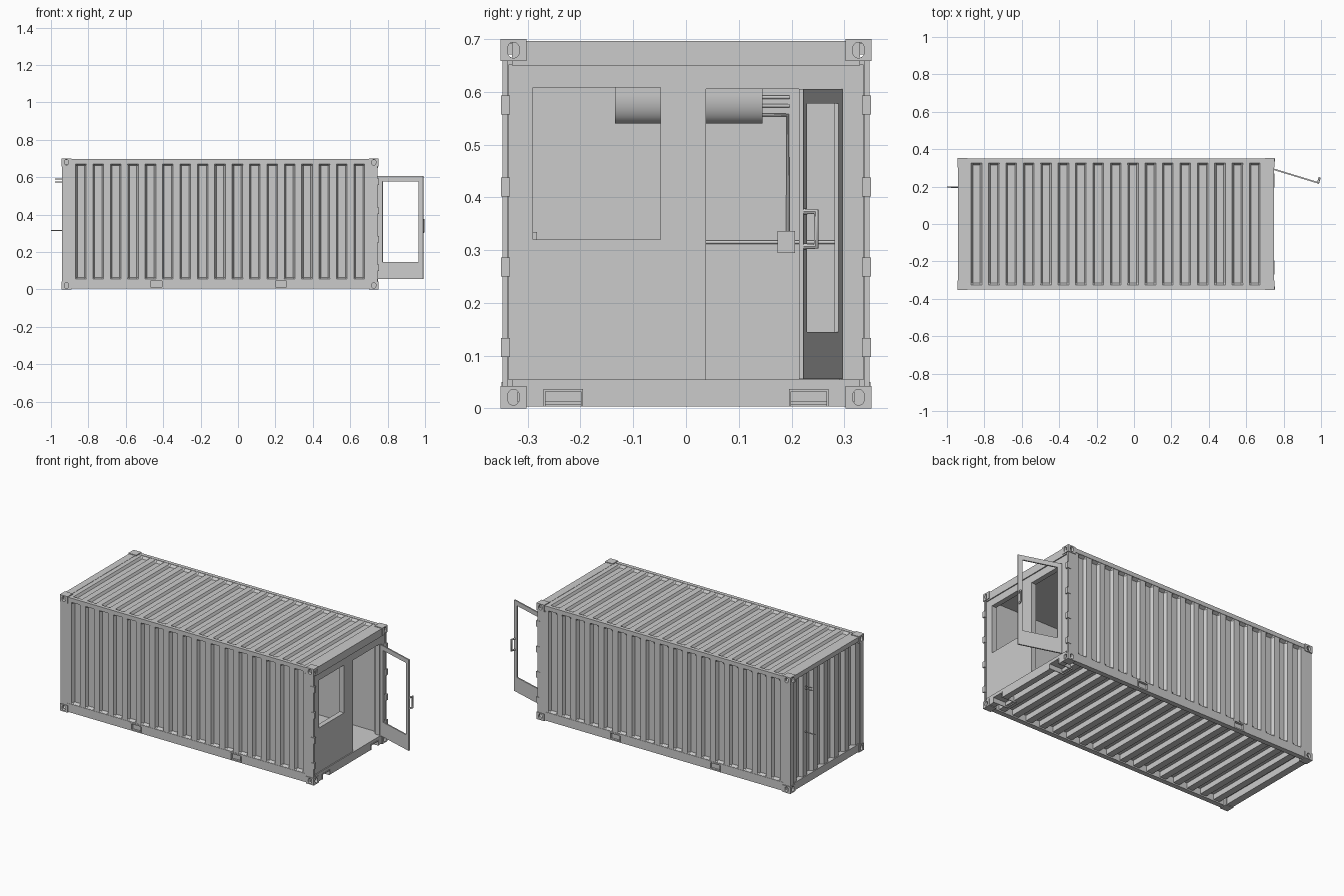
import bpy, bmesh, math
from mathutils import Vector

if "Cube" in bpy.data.objects:
    bpy.data.objects.remove(bpy.data.objects["Cube"])

X0, X1 = -0.943, 0.752          # ends of the container body
YO, H = 0.352, 0.70             # half width and height


def from_bm(name, bm):
    me = bpy.data.meshes.new(name)
    bmesh.ops.recalc_face_normals(bm, faces=bm.faces)
    bm.to_mesh(me)
    bm.free()
    ob = bpy.data.objects.new(name, me)
    bpy.context.collection.objects.link(ob)
    return ob


def boxes(name, *ranges):
    """One object from boxes given as (x0, x1, y0, y1, z0, z1)."""
    bm = bmesh.new()
    for x0, x1, y0, y1, z0, z1 in ranges:
        vs = bmesh.ops.create_cube(bm, size=1)["verts"]
        for v in vs:
            v.co = Vector(((x0 + x1) / 2 + v.co.x * (x1 - x0),
                           (y0 + y1) / 2 + v.co.y * (y1 - y0),
                           (z0 + z1) / 2 + v.co.z * (z1 - z0)))
    return from_bm(name, bm)


def prism(name, pts, vec):
    """Extrude a closed outline along a vector."""
    bm = bmesh.new()
    f = bm.faces.new([bm.verts.new(p) for p in pts])
    ex = bmesh.ops.extrude_face_region(bm, geom=[f])["geom"]
    moved = [g for g in ex if isinstance(g, bmesh.types.BMVert)]
    bmesh.ops.translate(bm, vec=vec, verts=moved)
    return from_bm(name, bm)


def apply_mods(ob):
    dg = bpy.context.evaluated_depsgraph_get()
    me = bpy.data.meshes.new_from_object(ob.evaluated_get(dg))
    ob.modifiers.clear()
    ob.data = me


def cut(ob, *cutters):
    for c in cutters:
        m = ob.modifiers.new("cut", "BOOLEAN")
        m.operation, m.solver, m.object = "DIFFERENCE", "EXACT", c
    apply_mods(ob)
    for c in cutters:
        bpy.data.objects.remove(c)


def corrugated(name, s0, s1, centres, rows, depth, place, flat=0.04, slope=0.009):
    """Sheet with pressed grooves; place maps (along, across, depth) to xyz."""
    h = flat / 2
    cols = [(s0, 0)]
    for c in centres:
        cols += [(c - h - slope, 0), (c - h, 1), (c + h, 1), (c + h + slope, 0)]
    cols.append((s1, 0))
    bm = bmesh.new()
    grid = [[bm.verts.new(place(s, t, depth * min(a, b))) for s, a in cols] for t, b in rows]
    for r0, r1 in zip(grid, grid[1:]):
        for i in range(len(cols) - 1):
            bm.faces.new((r0[i], r0[i + 1], r1[i + 1], r1[i]))
    ob = from_bm(name, bm)
    m = ob.modifiers.new("thickness", "SOLIDIFY")
    m.thickness, m.offset = 0.003, 0
    apply_mods(ob)
    return ob


def pipe(name, pts, r):
    cu = bpy.data.curves.new(name, "CURVE")
    cu.dimensions, cu.bevel_depth, cu.bevel_resolution, cu.use_fill_caps = "3D", r, 3, True
    sp = cu.splines.new("POLY")
    sp.points.add(len(pts) - 1)
    for p, co in zip(sp.points, pts):
        p.co = (*co, 1)
    tmp = bpy.data.objects.new("tmp", cu)
    bpy.context.collection.objects.link(tmp)
    dg = bpy.context.evaluated_depsgraph_get()
    me = bpy.data.meshes.new_from_object(tmp.evaluated_get(dg))
    bpy.data.objects.remove(tmp)
    ob = bpy.data.objects.new(name, me)
    bpy.context.collection.objects.link(ob)
    smooth(ob)
    return ob


def smooth(ob):
    bpy.ops.object.select_all(action="DESELECT")
    ob.select_set(True)
    bpy.context.view_layer.objects.active = ob
    bpy.ops.object.shade_smooth_by_angle(angle=math.radians(40))


# corner castings with slotted holes
def slot(axis):
    pts = []
    for i in range(16):
        a = 2 * math.pi * (i + 0.5) / 16
        u, w = 0.011 * math.cos(a), 0.011 * math.sin(a)
        w += math.copysign(0.004, w)
        pts.append((-0.1, u, w) if axis == 0 else (u, -0.1, w))
    return prism("slot_cutter", pts, (0.2, 0, 0) if axis == 0 else (0, 0.2, 0))


casting = boxes("corner_casting", (-0.026, 0.026, -0.025, 0.025, -0.021, 0.021))
cut(casting, slot(0), slot(1))
for x in (X0 + 0.026, X1 - 0.026):
    for y in (-YO + 0.025, YO - 0.025):
        for z in (0.021, H - 0.021):
            c = casting.copy()
            bpy.context.collection.objects.link(c)
            c.location = (x, y, z)
bpy.data.objects.remove(casting)

# corrugated side walls and roof
grooves = [-0.84 + 0.093 * i for i in range(17)]
wall_rows = [(0.045, 0), (0.056, 0), (0.064, 1), (0.662, 1), (0.671, 0), (0.68, 0)]
roof_rows = [(-0.34, 0), (-0.327, 0), (-0.316, 1), (0.316, 1), (0.327, 0), (0.34, 0)]
roof_grooves = [g - 0.002 for g in grooves]
corrugated("roof", X0 + 0.01, X1 - 0.01, roof_grooves, roof_rows, 0.014,
           lambda s, t, d: (s, t, 0.693 - d))

for side, s in (("front", -1), ("back", 1)):
    corrugated(side + "_wall", X0 + 0.05, X1 - 0.05, grooves, wall_rows, 0.018,
               lambda a, t, d: (a, s * (0.345 - d), t))

    def span(a, b):
        return tuple(sorted((s * a, s * b)))
    # rails, with shallow forklift pockets in the lower one
    boxes(side + "_top_rail", (X0 + 0.04, X1 - 0.04, *span(0.327, 0.349), 0.671, 0.696))
    rail = boxes(side + "_bottom_rail", (X0 + 0.04, X1 - 0.04, *span(0.318, 0.348), 0.004, 0.055))
    cut(rail, *[boxes("cutter", (x - 0.03, x + 0.03, *span(0.336, 0.4), 0.012, 0.045))
                for x in (-0.437, 0.23)])
    for x in (-0.437, 0.23):
        boxes(side + "_forklift_rim",
              (x - 0.038, x + 0.038, *span(0.34, 0.350), 0.045, 0.050),
              (x - 0.036, x - 0.03, *span(0.34, 0.350), 0.006, 0.045),
              (x + 0.03, x + 0.036, *span(0.34, 0.350), 0.006, 0.045))
    # corner posts
    boxes(side + "_rear_post", (X0 + 0.003, X0 + 0.052, *span(0.318, 0.347), 0.04, 0.66))
    boxes(side + "_door_post", (X1 - 0.06, X1 - 0.005, *span(0.337, 0.348), 0.04, 0.66),
          (X1 - 0.06, X1 - 0.025, *span(0.31, 0.338), 0.04, 0.66))
    # hinge lugs
    boxes(side + "_hinge_lugs", *[(X1 - 0.022, X1 + 0.003, *span(0.334, 0.351), z - 0.018, z + 0.018)
                                  for z in (0.115, 0.268, 0.42, 0.575)])
    # open-bottomed pocket in the door sill
    boxes(side + "_sill_pocket", (X1 - 0.1, X1, *span(0.198, 0.267), 0.032, 0.037),
          (X1 - 0.1, X1, *span(0.195, 0.199), 0.004, 0.037),
          (X1 - 0.1, X1, *span(0.266, 0.270), 0.004, 0.037),
          (X1 - 0.1, X1 - 0.096, *span(0.198, 0.267), 0.006, 0.037))

# rear end: corrugated panel, sill and header
corrugated("rear_wall", -0.32, 0.32, [-0.25 + 0.1 * i for i in range(6)],
           [(0.045, 0), (0.67, 0)] and [(0.045, 1), (0.67, 1)], 0.024,
           lambda a, t, d: (X0 + 0.01 + d, a, t), 0.042, 0.012)
boxes("rear_sill", (X0 + 0.003, X0 + 0.045, -0.31, 0.31, 0.004, 0.05))
boxes("rear_header", (X0 + 0.003, X0 + 0.045, -0.31, 0.31, 0.668, 0.696))

# door end: sill, header and wall with window and doorway
boxes("door_sill", (X1 - 0.04, X1 - 0.004, -0.33, 0.33, 0.036, 0.055),
      (X1 - 0.04, X1 - 0.004, -0.197, 0.197, 0.004, 0.037),
      (X1 - 0.04, X1 - 0.004, 0.268, 0.31, 0.004, 0.037),
      (X1 - 0.04, X1 - 0.004, -0.31, -0.268, 0.004, 0.037))
boxes("door_header", (X1 - 0.05, X1 - 0.004, -0.33, 0.33, 0.65, 0.696))
end_wall = boxes("door_end_wall", (0.712, 0.742, -0.336, 0.336, 0.054, 0.652))
cut(end_wall, boxes("cutter", (0.6, 0.9, -0.29, -0.048, 0.32, 0.608)),
    boxes("cutter", (0.6, 0.9, 0.038, 0.29, 0.0, 0.605)))

# interior lining and floor
boxes("lining_sides", (-0.9, 0.715, -0.324, -0.318, 0.05, 0.66),
      (-0.9, 0.715, 0.318, 0.324, 0.05, 0.66))
boxes("lining_rear", (-0.906, -0.9, -0.32, 0.32, 0.05, 0.66))
boxes("ceiling", (-0.9, 0.715, -0.32, 0.32, 0.655, 0.662))
boxes("floor", (-0.91, 0.735, -0.32, 0.32, 0.044, 0.055))
boxes("floor_cross_members", *[(g - 0.02, g + 0.02, -0.32, 0.32, 0.012, 0.046) for g in grooves])

# air conditioner on the rear wall, rounded lower front
ac = [(-0.9, -0.135, 0.64), (-0.9, -0.135, 0.54)]
for i in range(13):
    a = -math.pi / 2 + math.pi / 2 * i / 12
    ac.append((-0.865 + 0.035 * math.cos(a), -0.135, 0.595 + 0.055 * math.sin(a)))
ac.append((-0.83, -0.135, 0.64))
smooth(prism("air_conditioner", ac, (0, 0.28, 0)))

# pipes, conduit and junction boxes on the rear wall
xp = -0.893
for z in (0.59, 0.574):
    pipe("coolant_pipe", [(xp, 0.14, z), (xp, 0.195, z), (-0.978, 0.195, z)], 0.0035)
pipe("power_conduit", [(xp, 0.14, 0.556), (xp, 0.193, 0.556), (xp, 0.193, 0.325)], 0.0035)
pipe("wall_conduit", [(xp, -0.285, 0.315), (xp, 0.285, 0.315)], 0.0035)
pipe("supply_cable", [(xp, 0.198, 0.315), (-1.0, 0.198, 0.315)], 0.0035)
boxes("junction_box", (-0.9, -0.878, 0.173, 0.207, 0.295, 0.336))
boxes("wall_socket", (-0.9, -0.88, -0.31, -0.282, 0.295, 0.334))

# open door with an empty light and a pull handle
door = boxes("door", (0, 0.255, -0.004, 0.004, 0.056, 0.605))
cut(door, boxes("cutter", (0.028, 0.23, -0.1, 0.1, 0.145, 0.578)))
handle = pipe("door_handle", [(0.249, 0, 0.307), (0.249, 0.028, 0.307),
                              (0.249, 0.028, 0.373), (0.249, 0, 0.373)], 0.006)
for ob in (door, handle):
    ob.location = (0.746, 0.293, 0)
    ob.rotation_euler.z = math.radians(-17)
